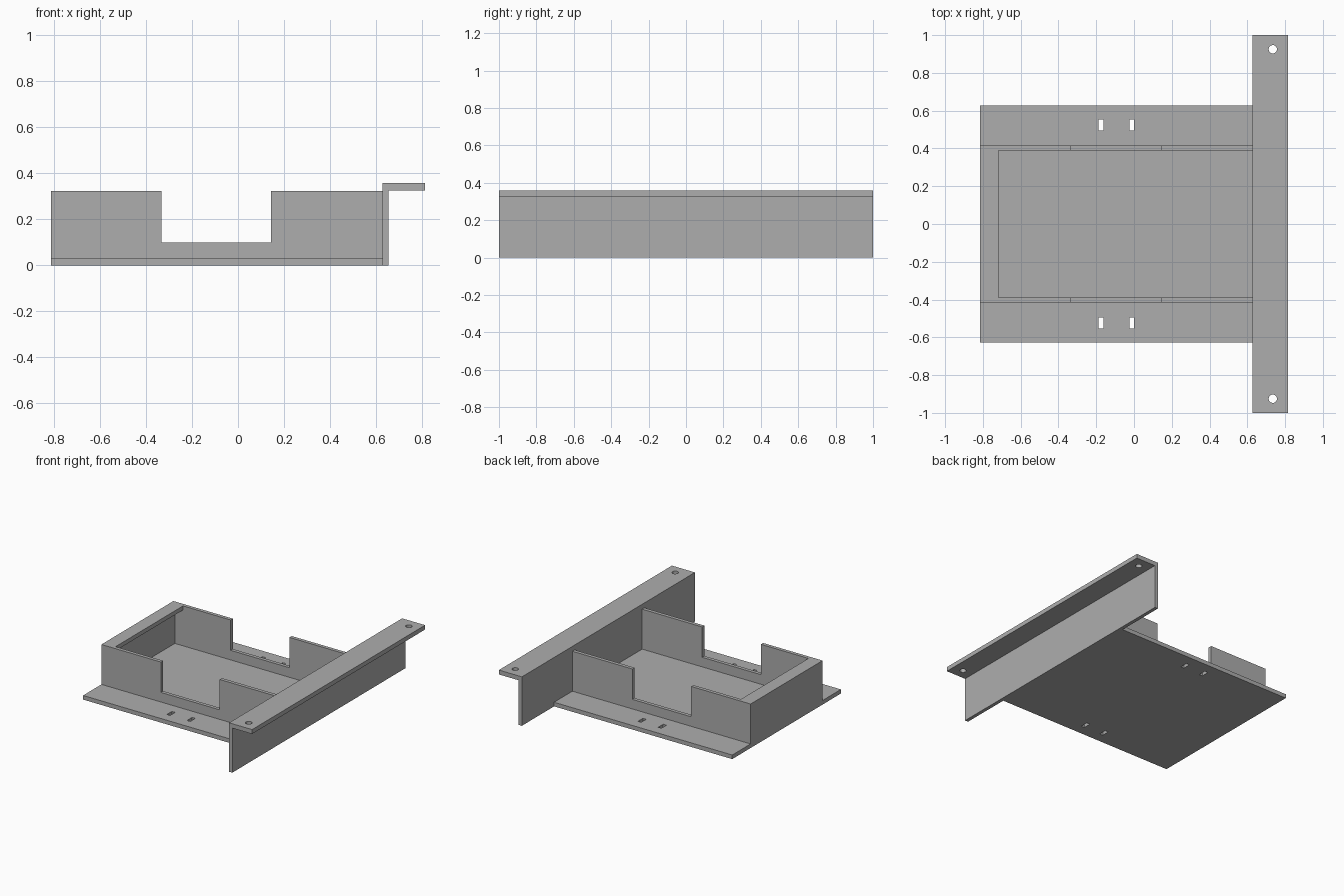
import bpy
import math
from mathutils import Matrix

if "Cube" in bpy.data.objects:
    bpy.data.objects.remove(bpy.data.objects["Cube"], do_unlink=True)

grey = bpy.data.materials.new("plain grey")
grey.use_nodes = True
GREY = (0.42, 0.42, 0.42, 1)
grey.diffuse_color = GREY
grey.node_tree.nodes["Principled BSDF"].inputs["Base Color"].default_value = GREY

# Main dimensions
T = 0.03                      # sheet thickness
X0, X1, X2 = -0.814, 0.628, 0.814
BASE_Y, WALL_Y, INNER_Y = 0.628, 0.416, 0.39
WALL_TOP, FLANGE_Z, TOP = 0.322, 0.326, 0.358


def rect(xa, xb, ya, yb):
    return [(xa, ya), (xb, ya), (xb, yb), (xa, yb)]


def circle(cx, cy, r, n=32):
    return [(cx + r * math.cos(math.tau * i / n),
             cy + r * math.sin(math.tau * i / n)) for i in range(n)]


def sheet(name, outlines, thickness, matrix):
    """Flat sheet from closed outlines; inner outlines become holes."""
    curve = bpy.data.curves.new(name, 'CURVE')
    curve.dimensions = '2D'
    curve.fill_mode = 'BOTH'
    curve.extrude = thickness / 2
    for outline in outlines:
        spline = curve.splines.new('POLY')
        spline.points.add(len(outline) - 1)
        for point, (x, y) in zip(spline.points, outline):
            point.co = (x, y, 0, 1)
        spline.use_cyclic_u = True
    temp = bpy.data.objects.new(name + " outline", curve)
    bpy.context.collection.objects.link(temp)
    bpy.context.view_layer.update()
    graph = bpy.context.evaluated_depsgraph_get()
    mesh = bpy.data.meshes.new_from_object(temp.evaluated_get(graph))
    bpy.data.objects.remove(temp, do_unlink=True)
    mesh.transform(matrix)
    mesh.materials.clear()
    mesh.materials.append(grey)
    for poly in mesh.polygons:
        poly.use_smooth = False
    obj = bpy.data.objects.new(name, mesh)
    bpy.context.collection.objects.link(obj)
    return obj


def level(z):
    return Matrix.Translation((0, 0, z))


# Base plate with two pairs of slots
slots = [rect(x - 0.013, x + 0.013, y - 0.029, y + 0.029)
         for x in (-0.175, -0.012) for y in (-0.524, 0.524)]
sheet("base_plate", [rect(X0, X1, -BASE_Y, BASE_Y)] + slots, T, level(T / 2))

# Notched side walls
profile = [(X0, T), (X1, T), (X1, WALL_TOP), (0.143, WALL_TOP), (0.143, 0.1),
           (-0.333, 0.1), (-0.333, WALL_TOP), (X0, WALL_TOP)]
for name, side in (("left_wall", -1), ("right_wall", 1)):
    place = Matrix.Translation((0, side * (WALL_Y + INNER_Y) / 2, 0))
    sheet(name, [profile], WALL_Y - INNER_Y, place @ Matrix.Rotation(math.pi / 2, 4, 'X'))

# End wall and the lip that overhangs the tray
sheet("end_wall", [rect(X0, X0 + T, -INNER_Y, INNER_Y)], WALL_TOP - T,
      level((WALL_TOP + T) / 2))
sheet("end_lip", [rect(X0 + T, -0.718, -INNER_Y, INNER_Y)], T, level(WALL_TOP - T / 2))

# Long mounting bracket: upright panel and drilled top flange
sheet("mounting_panel", [rect(X1, 0.654, -1, 1)], FLANGE_Z, level(FLANGE_Z / 2))
holes = [circle(0.735, y, 0.022) for y in (-0.925, 0.925)]
sheet("mounting_flange", [rect(X1, X2, -1, 1)] + holes, TOP - FLANGE_Z,
      level((TOP + FLANGE_Z) / 2))
